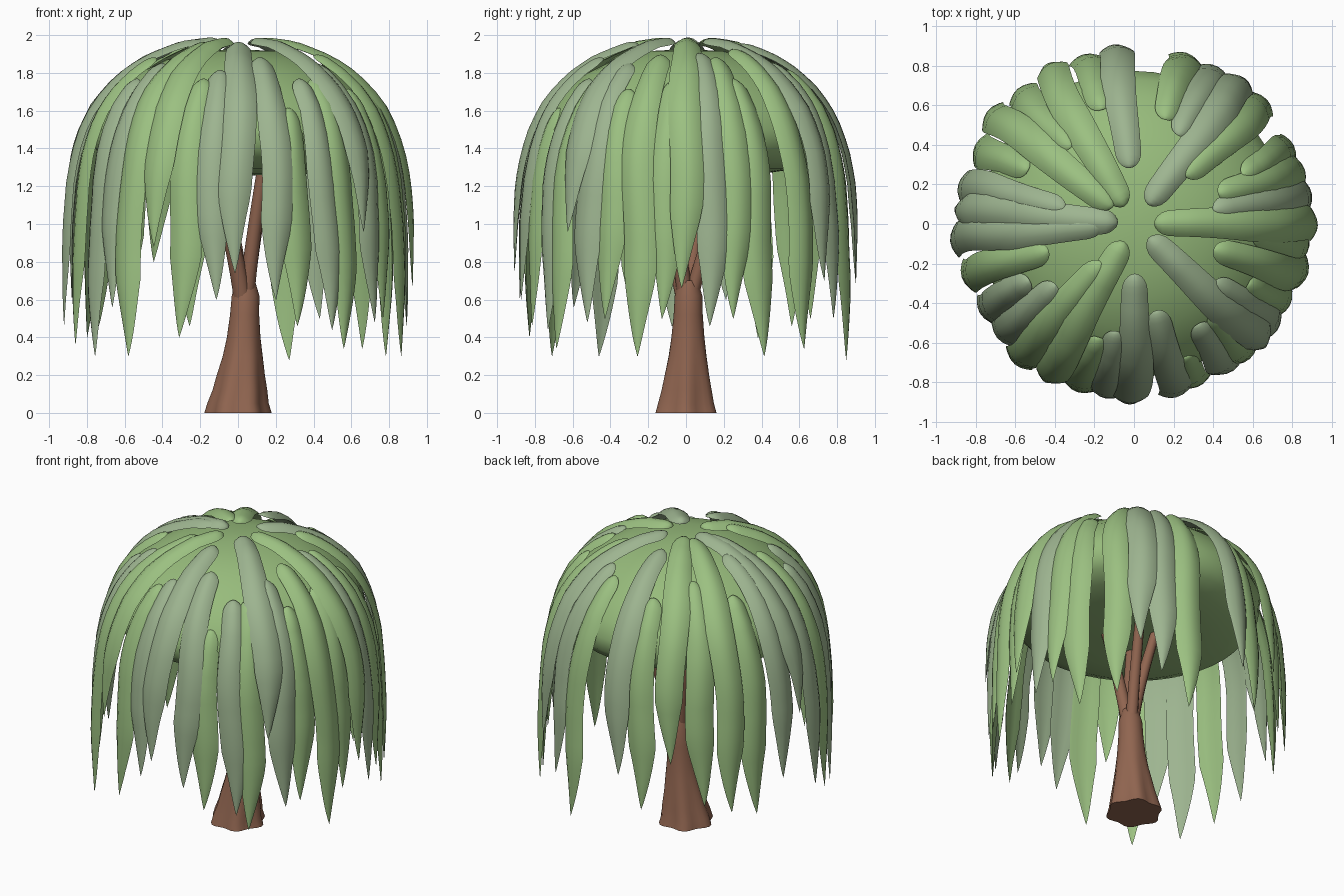
import bpy, bmesh, math, random
from mathutils import Vector

random.seed(4)
cube = bpy.data.objects.get("Cube")
if cube:
    bpy.data.objects.remove(cube, do_unlink=True)


def make_material(name, rgb):
    mat = bpy.data.materials.new(name)
    mat.use_nodes = True
    mat.diffuse_color = (*rgb, 1)
    mat.node_tree.nodes["Principled BSDF"].inputs["Base Color"].default_value = (*rgb, 1)
    return mat


leaf_green = make_material("leaf green", (0.33, 0.53, 0.22))
sage_green = make_material("sage green", (0.34, 0.46, 0.28))
crown_green = make_material("crown green", (0.31, 0.50, 0.20))
bark_brown = make_material("bark brown", (0.28, 0.13, 0.08))


def loft(name, rings, mat, angle=50):
    """Skin a list of equal closed rings and cap both ends."""
    bm = bmesh.new()
    loops = [[bm.verts.new(p) for p in ring] for ring in rings]
    n = len(loops[0])
    for a, b in zip(loops, loops[1:]):
        for i in range(n):
            j = (i + 1) % n
            bm.faces.new((a[i], a[j], b[j], b[i]))
    bm.faces.new(loops[0])
    bm.faces.new(loops[-1])
    bmesh.ops.recalc_face_normals(bm, faces=bm.faces)
    mesh = bpy.data.meshes.new(name)
    bm.to_mesh(mesh)
    bm.free()
    mesh.materials.append(mat)
    obj = bpy.data.objects.new(name, mesh)
    bpy.context.collection.objects.link(obj)
    bpy.ops.object.select_all(action='DESELECT')
    obj.select_set(True)
    bpy.context.view_layer.objects.active = obj
    bpy.ops.object.shade_smooth_by_angle(angle=math.radians(angle))
    return obj


def circle(centre, radius, sides, lobe=0.0):
    ring = []
    for i in range(sides):
        a = math.tau * i / sides
        r = radius * (1 + lobe * math.cos(6 * a))
        ring.append(Vector(centre) + Vector((r * math.cos(a), r * math.sin(a), 0)))
    return ring


# Trunk with a flared, fluted foot
trunk = [(0, 0, .165), (.05, 0, .152), (.12, .01, .137), (.2, .015, .122), (.3, .025, .103),
         (.4, .03, .088), (.52, .035, .077), (.62, .04, .073), (.7, .04, .05)]
loft("trunk", [circle((x, x / 3, z), r, 36, .08 * max(0, 1 - z / .45)) for z, x, r in trunk],
     bark_brown)

# Branches spreading into the crown
for k, (x, y, r) in enumerate([(-.17, -.21, .045), (.17, .29, .036), (.15, -.13, .04), (-.12, .12, .036)]):
    base, bend, tip = Vector((.035, .01, .52)), Vector((.035 + x * .2, y * .25, .85)), Vector((x, y, 1.4))
    rings = []
    for i in range(11):
        t = i / 10
        c = base * (1 - t) ** 2 + bend * 2 * t * (1 - t) + tip * t * t
        rings.append(circle(c, r * (1.1 - .3 * t), 12))
    loft(f"branch_{k + 1}", rings, bark_brown)

# Rounded crown core
crown = [(.02, 1.925), (.2, 1.915), (.38, 1.87), (.53, 1.795), (.65, 1.7), (.73, 1.6), (.775, 1.5),
         (.765, 1.41), (.71, 1.345), (.6, 1.295), (.4, 1.265), (.02, 1.255)]
loft("crown", [circle((0, 0, z), r, 48) for r, z in crown], crown_green)

# Profile followed by every hanging frond: radius, height
arch = [(.05, 1.94), (.13, 1.967), (.3, 1.945), (.42, 1.9), (.5, 1.865), (.6, 1.8), (.69, 1.72),
        (.77, 1.62), (.83, 1.5), (.87, 1.38), (.9, 1.23), (.92, 1.0), (.935, .6), (.94, .2)]


def frond_path(start, tip_z, scale, steps):
    """Evenly spaced points along the arch, from a start radius to a tip height."""
    pts = [Vector((r * scale, z)) for r, z in arch]
    fine = [a.lerp(b, i / 20) for a, b in zip(pts, pts[1:]) for i in range(20)]
    fine = [p for p in fine if p.x >= start and p.y >= tip_z]
    dist = [0]
    for a, b in zip(fine, fine[1:]):
        dist.append(dist[-1] + (b - a).length)
    out, j = [], 0
    for i in range(steps + 1):
        # Denser samples at the rounded start and pointed tip
        d = dist[-1] * (1 - math.cos(math.pi * i / steps)) / 2
        while j < len(dist) - 2 and dist[j + 1] < d:
            j += 1
        f = (d - dist[j]) / (dist[j + 1] - dist[j])
        out.append((d, fine[j].lerp(fine[j + 1], min(1, f))))
    return out, dist[-1]


def frond(name, angle, start, tip_z, mat):
    scale = 1 - .07 * start / .75
    path, length = frond_path(start, tip_z, scale, 30)
    swerve = random.uniform(-.05, .05)
    wave = random.uniform(0, math.tau)
    rings = []
    for i, (d, p) in enumerate(path):
        before, after = path[max(0, i - 1)][1], path[min(len(path) - 1, i + 1)][1]
        along = (after - before).normalized()
        a = math.radians(angle) + swerve * (d / length - .5) + .012 * math.sin(wave + 6 * d)
        out = Vector((math.cos(a), math.sin(a), 0))
        side = Vector((-math.sin(a), math.cos(a), 0))
        normal = out * -along.y + Vector((0, 0, along.x))
        cap = math.sqrt(max(0, 1 - (1 - min(1, d / .09)) ** 2))
        point = min(1, (length - d) / .42) ** .85
        fill = max(.02, min(cap, point))
        half = fill * (.062 + .026 * min(1, d / .55))
        centre = out * p.x + Vector((0, 0, p.y))
        us = [-1, -.8, -.4, 0, .4, .8, 1]
        outer = [centre + side * u * half + normal * fill * (.024 - .036 * u * u) for u in us]
        inner = [centre + side * u * half + normal * fill * (-.004 - .012 * u * u) for u in us[-2:0:-1]]
        rings.append(outer + inner)
    loft(name, rings, mat, 60)


# Hanging fronds: angle, start radius, tip height, sage or leaf
fronds = [
    (0, .1, .66, 0), (9, .4, .44, 1), (18, .45, .5, 0), (26, .6, .3, 0), (43, .35, .33, 0),
    (53, .12, .7, 1), (62, .5, .5, 1), (73, .55, .28, 0), (96, .28, .68, 1), (106, .6, .45, 0),
    (119, .1, .8, 0), (131, .5, .5, 0), (142, .13, .45, 0), (154, .6, .4, 0), (167, .35, .6, 1),
    (175, .08, 1, 1), (184, .15, .45, 1), (197, .45, .35, 0), (210, .6, .3, 1), (220, .5, .55, 1),
    (230, .25, .3, 0), (241, .1, .87, 0), (251, .6, .4, 0), (261, .55, .58, 1), (270, .25, .74, 1),
    (284, .45, .6, 1), (291, .72, .44, 0), (303, .6, .43, 1), (310, .6, .33, 0), (317, .1, .95, 1),
    (324, .5, .48, 1), (332, .65, .5, 0), (343, .42, .3, 0), (353, .6, .5, 0)]
for k, (angle, start, tip_z, sage) in enumerate(fronds):
    frond(f"frond_{k + 1:02d}", angle, start, tip_z, sage_green if sage else leaf_green)
